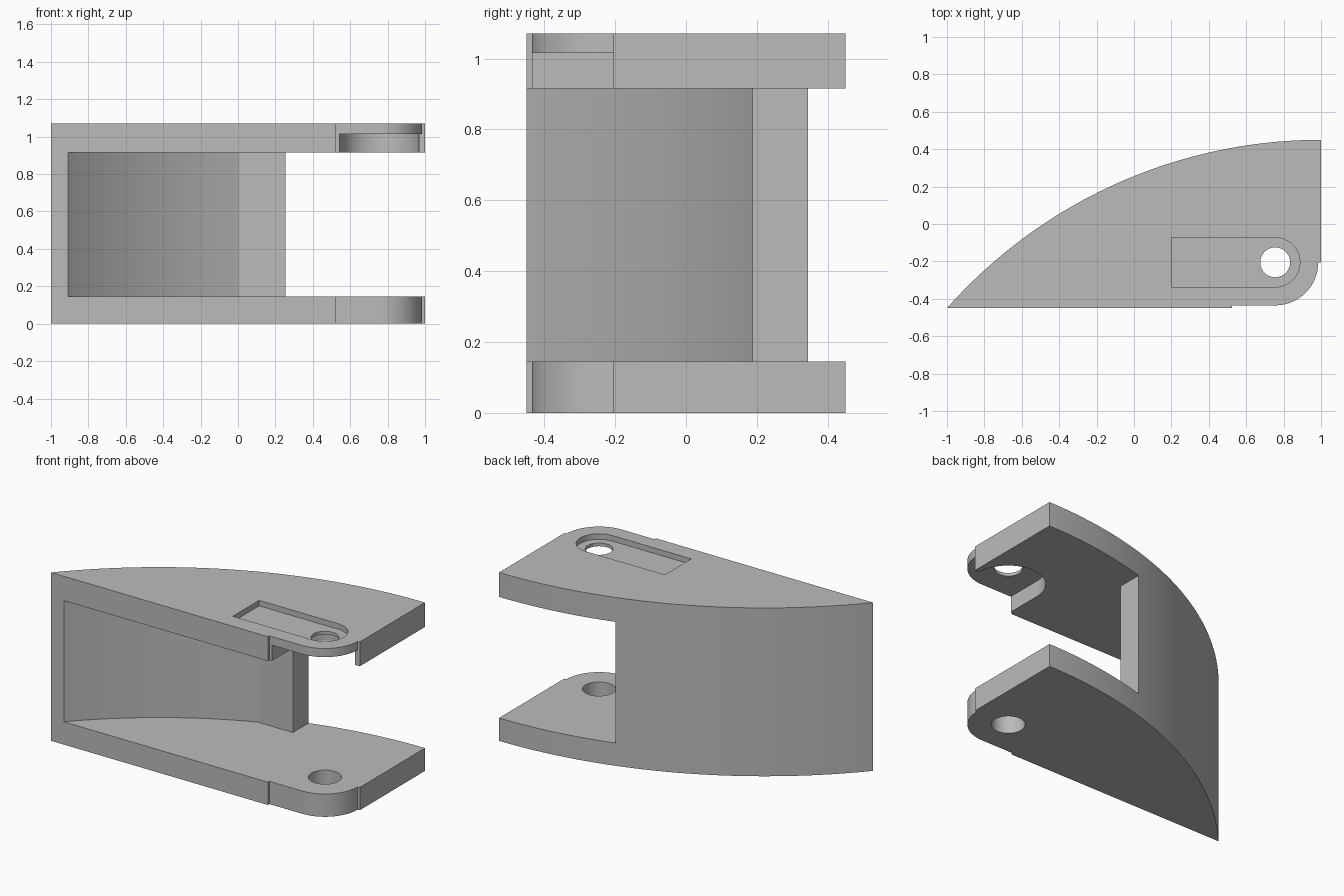
import bpy
import bmesh
from math import sin, cos, pi, sqrt, asin

default = bpy.data.objects.get("Cube")
if default:
    bpy.data.objects.remove(default, do_unlink=True)

HEIGHT = 1.07
CAV_LOW, CAV_HIGH = 0.145, 0.915      # gap between the two plates
PX, PY = 0.755, -0.205                # pivot axis
BX, BY = 1.0, -2.222                  # centre of the bowed back


def arc(cx, cy, r, a0, a1, n):
    return [(cx + r * cos(a0 + (a1 - a0) * i / n),
             cy + r * sin(a0 + (a1 - a0) * i / n)) for i in range(n + 1)]


def prism(name, points, z0, z1):
    """Closed solid from a plan outline."""
    bm = bmesh.new()
    face = bm.faces.new([bm.verts.new((x, y, z0)) for x, y in points])
    top = bmesh.ops.extrude_face_region(bm, geom=[face])
    verts = [v for v in top["geom"] if isinstance(v, bmesh.types.BMVert)]
    bmesh.ops.translate(bm, verts=verts, vec=(0, 0, z1 - z0))
    bmesh.ops.recalc_face_normals(bm, faces=bm.faces)
    mesh = bpy.data.meshes.new(name)
    bm.to_mesh(mesh)
    bm.free()
    obj = bpy.data.objects.new(name, mesh)
    bpy.context.collection.objects.link(obj)
    return obj


def cut(target, name, points, z0, z1):
    cutter = prism(name, points, z0, z1)
    cutter.hide_render = True
    mod = target.modifiers.new(name, 'BOOLEAN')
    mod.operation = 'DIFFERENCE'
    mod.solver = 'EXACT'
    mod.object = cutter
    bpy.context.view_layer.objects.active = target
    bpy.ops.object.modifier_apply(modifier=mod.name)
    bpy.data.objects.remove(cutter, do_unlink=True)


# Body: bowed back, straight front, rounded pivot corner
outer_r = sqrt(4 + (-0.45 - BY) ** 2)
outline = arc(BX, BY, outer_r, pi / 2, pi - asin((-0.45 - BY) / outer_r), 48)
outline += [(0.525, -0.45), (0.525, -0.435)]
outline += arc(PX, PY, 0.23, -pi / 2, 0, 20)
outline += [(1.0, PY)]
body = prism("hinge_bracket", outline, 0, HEIGHT)

# Gap between plates, leaving the curved wall
inner_r = sqrt((-0.91 - BX) ** 2 + (-0.45 - BY) ** 2)
a_end = pi - asin((-0.45 - BY) / inner_r)
a_start = pi - asin((0.187 - BY) / inner_r)
cavity = [(0.255, 0.187)] + arc(BX, BY, inner_r, a_start, a_end, 32)
cavity += [(-0.91, -0.7), (1.5, -0.7), (1.5, 0.8), (0.255, 0.8)]
cut(body, "plate_gap", cavity, CAV_LOW, CAV_HIGH)

# Underside recess around the upper pivot, open at the rounded corner
recess = arc(PX, PY, 0.212, 0, pi, 28)
recess += [(PX - 0.212, -0.7), (1.5, -0.7), (1.5, PY)]
cut(body, "pivot_recess", recess, CAV_HIGH - 0.1, 1.015)

# Shallow round-ended slot in the top face
slot = arc(PX, PY, 0.132, -pi / 2, pi / 2, 24)
slot += [(0.2, PY + 0.132), (0.2, PY - 0.132)]
cut(body, "top_slot", slot, HEIGHT - 0.035, HEIGHT + 0.1)

# Pivot holes
for name, r, z0, z1 in (("upper_hole", 0.08, 0.7, 1.3),
                        ("lower_hole", 0.096, -0.2, 0.4)):
    cut(body, name, arc(PX, PY, r, 0, 2 * pi, 40)[:-1], z0, z1)

# Plain grey finish
grey = bpy.data.materials.new("plain_grey")
grey.use_nodes = True
colour = (0.5, 0.5, 0.5, 1)
grey.diffuse_color = colour
grey.node_tree.nodes["Principled BSDF"].inputs["Base Color"].default_value = colour
body.data.materials.clear()
body.data.materials.append(grey)
for poly in body.data.polygons:
    poly.material_index = 0

bpy.ops.object.select_all(action='DESELECT')
body.select_set(True)
bpy.context.view_layer.objects.active = body
bpy.ops.object.shade_smooth_by_angle(angle=pi / 9)
